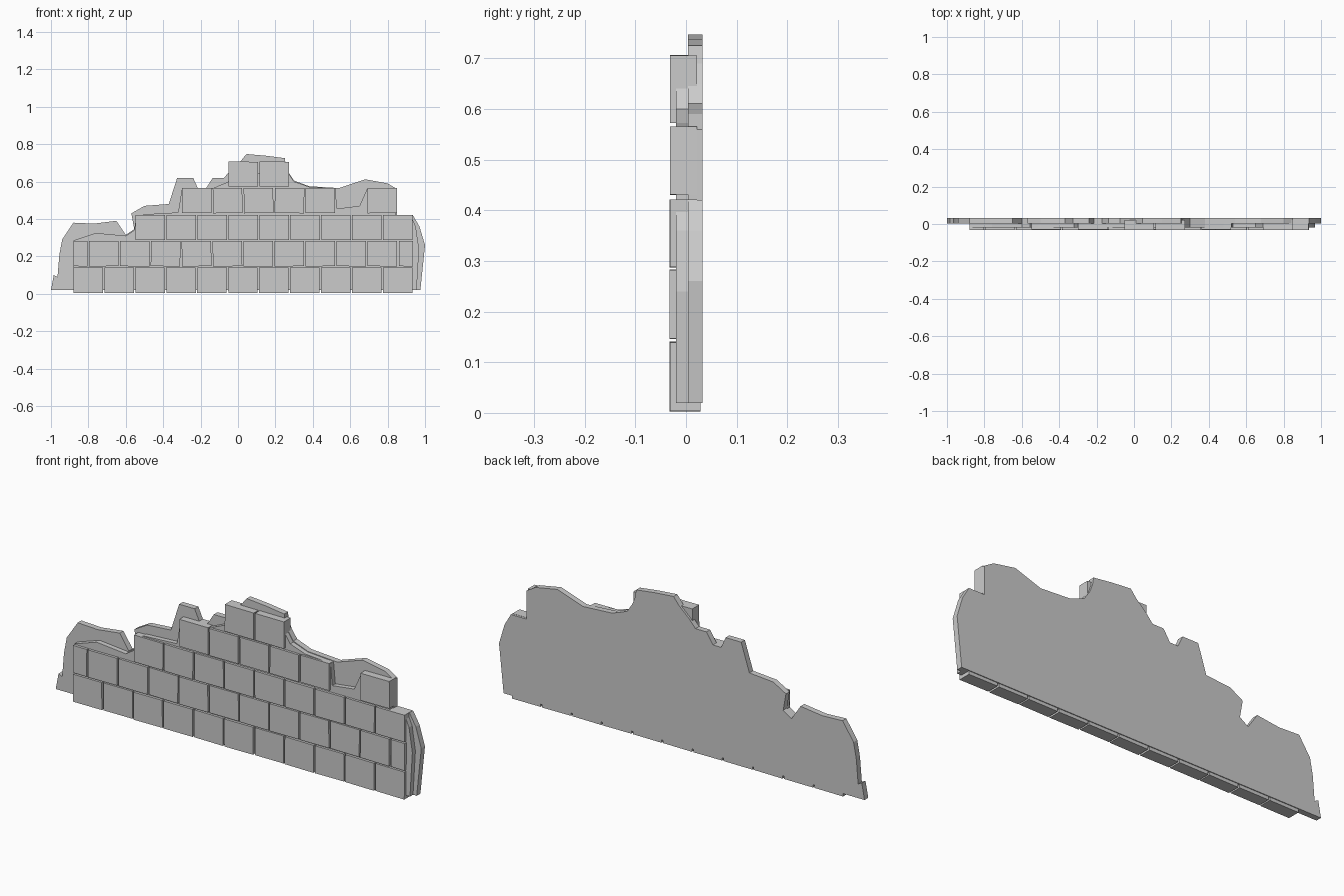
import bpy, bmesh, random
from mathutils import Matrix, Vector

if "Cube" in bpy.data.objects:
    bpy.data.objects.remove(bpy.data.objects["Cube"])

random.seed(4)


def finish(bm, name):
    bmesh.ops.recalc_face_normals(bm, faces=bm.faces)
    me = bpy.data.meshes.new(name)
    bm.to_mesh(me)
    bm.free()
    ob = bpy.data.objects.new(name, me)
    bpy.context.collection.objects.link(ob)
    return ob


def slab(name, profile, y0, y1):
    """Extrude an x/z outline from y0 back to y1."""
    bm = bmesh.new()
    face = bm.faces.new([bm.verts.new((x, y0, z)) for x, z in profile])
    ext = bmesh.ops.extrude_face_region(bm, geom=[face])
    for v in ext["geom"]:
        if isinstance(v, bmesh.types.BMVert):
            v.co.y = y1
    return finish(bm, name)


def brick(name, x0, x1, z0, z1, y1=0.022):
    """Brick with a slightly uneven face and a hint of tilt."""
    y0 = -0.033 + random.choice((0, 0.001, 0.003))
    bm = bmesh.new()
    size = Vector((x1 - x0, y1 - y0, z1 - z0))
    bmesh.ops.create_cube(bm, size=1)
    bmesh.ops.scale(bm, vec=size, verts=bm.verts)
    tilt = Matrix.Rotation(random.uniform(-0.012, 0.012), 3, 'Y')
    bmesh.ops.rotate(bm, matrix=tilt, verts=bm.verts)
    centre = Vector(((x0 + x1) / 2, (y0 + y1) / 2, (z0 + z1) / 2))
    bmesh.ops.translate(bm, vec=centre, verts=bm.verts)
    for v in bm.verts:
        v.co.z = max(v.co.z, 0)
    return finish(bm, name)


# Ragged back plaster slab
slab("back_plaster", [
    (-1, .02), (-.985, .10), (-.965, .09), (-.955, .21), (-.94, .29), (-.88, .38),
    (-.77, .375), (-.65, .39), (-.60, .315), (-.555, .345), (-.57, .43), (-.50, .47),
    (-.37, .48), (-.325, .62), (-.24, .62), (-.215, .565), (-.17, .565), (-.135, .62),
    (-.075, .62), (-.04, .66), (.015, .71), (.045, .747), (.15, .738), (.25, .725),
    (.255, .69), (.27, .65), (.30, .605), (.38, .575), (.54, .565), (.68, .612),
    (.80, .59), (.85, .56), (.85, .42), (.935, .42), (.97, .36), (1, .26), (.975, .02)],
    0.004, 0.033)

# Mortar layer behind the bricks
slab("mortar_layer", [
    (-.88, .02), (-.88, .285), (-.76, .325), (-.60, .31), (-.555, .34), (-.545, .41),
    (-.50, .425), (-.32, .435), (-.30, .56), (-.14, .562), (-.05, .60), (-.03, .645),
    (.27, .645), (.30, .60), (.38, .572), (.52, .562), (.53, .455), (.65, .47),
    (.69, .56), (.845, .56), (.845, .415), (.93, .405), (.95, .36), (.968, .24),
    (.955, .02)], -0.02, 0.004)

# Brick courses: bottom, top, first brick x, brick count, skipped bricks
pitch, gap = 0.1655, 0.008
courses = [
    (0.004, 0.140, -0.880, 11, ()),
    (0.147, 0.282, -0.797, 10, ()),
    (0.288, 0.421, -0.548, 9, ()),
    (0.431, 0.565, -0.300, 7, (5,)),
    (0.573, 0.706, -0.050, 2, ()),
]
for row, (z0, z1, start, count, skip) in enumerate(courses):
    for i in range(count):
        if i not in skip:
            x = start + i * pitch
            brick(f"brick_{row}_{i}", x, x + pitch - gap, z0, z1, 0.029 if row == 0 else 0.022)

# Half bricks closing the second course
brick("half_brick_left", -0.880, -0.805, 0.147, 0.282)
brick("half_brick_right", 0.860, 0.935, 0.147, 0.282)
